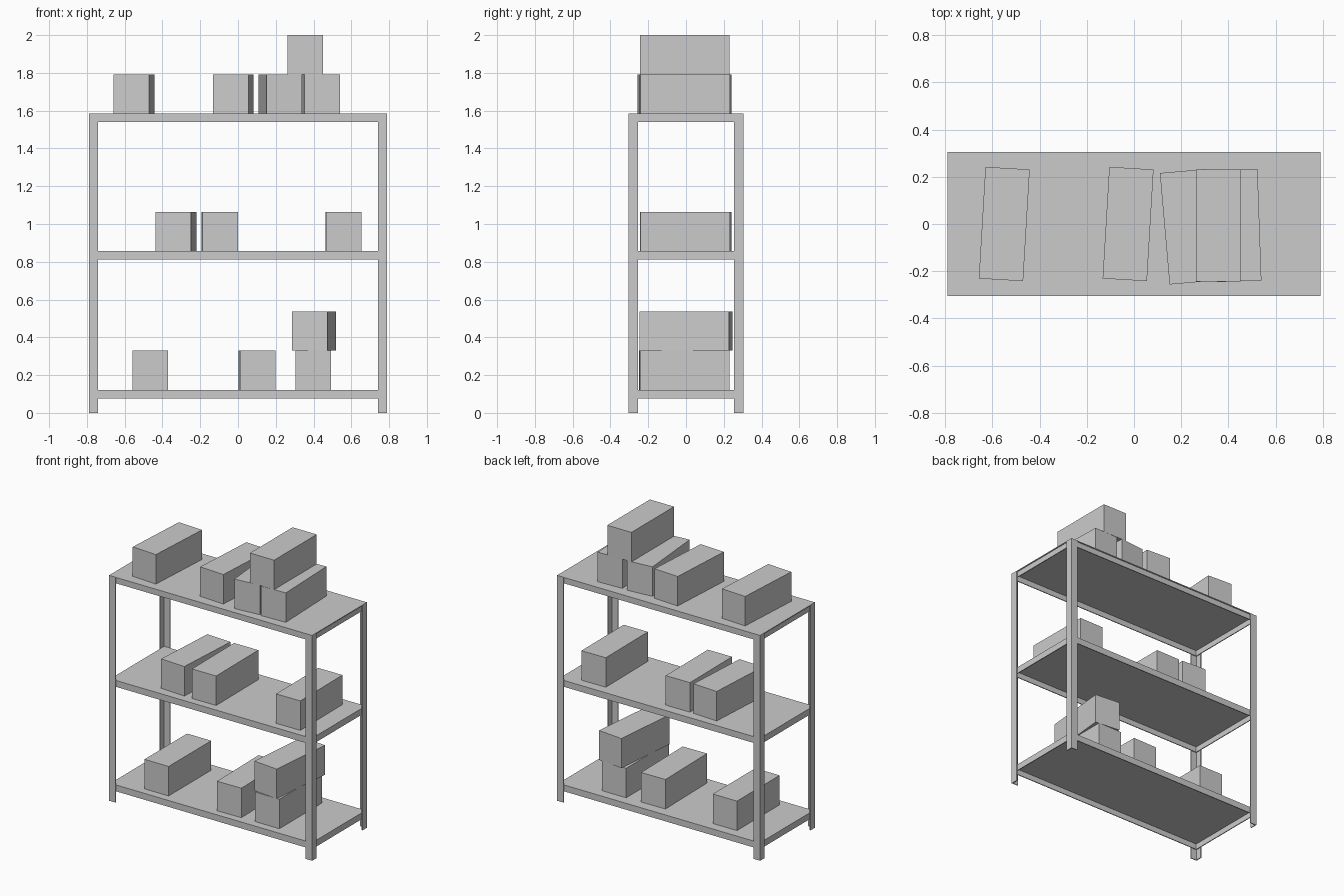
import bpy
from math import radians

if "Cube" in bpy.data.objects:
    bpy.data.objects.remove(bpy.data.objects["Cube"])

grey = bpy.data.materials.new("plain grey")
grey.use_nodes = True
colour = (0.6, 0.6, 0.6, 1)
grey.diffuse_color = colour
grey.node_tree.nodes["Principled BSDF"].inputs["Base Color"].default_value = colour

HALF_X, HALF_Y = 0.79, 0.305
POST, SHEET, RIM = 0.05, 0.006, 0.045
BOX = (0.188, 0.474, 0.2075)
LEVELS = {"bottom": 0.122, "middle": 0.857, "top": 1.585}


def block(name, x, y, z, size, turn=0):
    """Cuboid standing on height z, turned about the vertical."""
    bpy.ops.mesh.primitive_cube_add(size=1, location=(x, y, z + size[2] / 2),
                                    rotation=(0, 0, radians(turn)))
    ob = bpy.context.object
    ob.name = name
    ob.scale = size
    ob.data.materials.append(grey)
    return ob


def angle_post(name, sx, sy, height):
    """Upright of L-shaped section with its corner outwards."""
    outline = [(0, 0), (POST, 0), (POST, SHEET), (SHEET, SHEET), (SHEET, POST), (0, POST)]
    ring = [(sx * (HALF_X - a), sy * (HALF_Y - b)) for a, b in outline]
    if sx * sy < 0:
        ring.reverse()
    n = len(ring)
    verts = [(x, y, z) for z in (0, height) for x, y in ring]
    faces = [tuple(reversed(range(n))), tuple(range(n, 2 * n))]
    faces += [(i, (i + 1) % n, (i + 1) % n + n, i + n) for i in range(n)]
    mesh = bpy.data.meshes.new(name)
    mesh.from_pydata(verts, [], faces)
    mesh.materials.append(grey)
    ob = bpy.data.objects.new(name, mesh)
    bpy.context.collection.objects.link(ob)


# Four corner uprights, closed off by the top shelf
for sx, side in ((1, "left"), (-1, "right")):
    for sy, end in ((-1, "front"), (1, "back")):
        angle_post(f"{end}_{side}_post", sx, sy, LEVELS["top"] - SHEET)

# Shelves: a thin panel with a folded-down rim, open underneath
for level, top in LEVELS.items():
    inset = 0 if level == "top" else SHEET
    hx, hy = HALF_X - inset, HALF_Y - inset
    block(f"{level}_shelf_panel", 0, 0, top - SHEET, (2 * hx, 2 * hy, SHEET))
    rx, ry = HALF_X - SHEET, HALF_Y - SHEET
    for s, end, side in ((-1, "front", "right"), (1, "back", "left")):
        block(f"{level}_{end}_rim", 0, s * (ry - SHEET / 2), top - RIM,
              (2 * rx, SHEET, RIM - SHEET))
        block(f"{level}_{side}_rim", s * (rx - SHEET / 2), 0, top - RIM,
              (SHEET, 2 * (ry - SHEET), RIM - SHEET))

# Boxes: shelf, x, y, turn in degrees, layer in the stack
boxes = [
    ("top", -0.55, 0, -3.4, 0), ("top", -0.025, 0, -3.4, 0),
    ("top", 0.224, -0.012, 5, 0), ("top", 0.438, -0.006, 2, 0),
    ("top", 0.357, -0.006, 0, 1),
    ("middle", -0.328, 0, -3.4, 0), ("middle", -0.096, -0.006, 0.5, 0),
    ("middle", 0.559, -0.006, 0.5, 0),
    ("bottom", -0.464, -0.006, 0, 0), ("bottom", 0.1, -0.01, 1, 0),
    ("bottom", 0.398, -0.006, 0, 0), ("bottom", 0.402, 0, -5.5, 1),
]
for i, (level, x, y, turn, layer) in enumerate(boxes, 1):
    block(f"{level}_box_{i}", x, y, LEVELS[level] + layer * BOX[2], BOX, turn)
